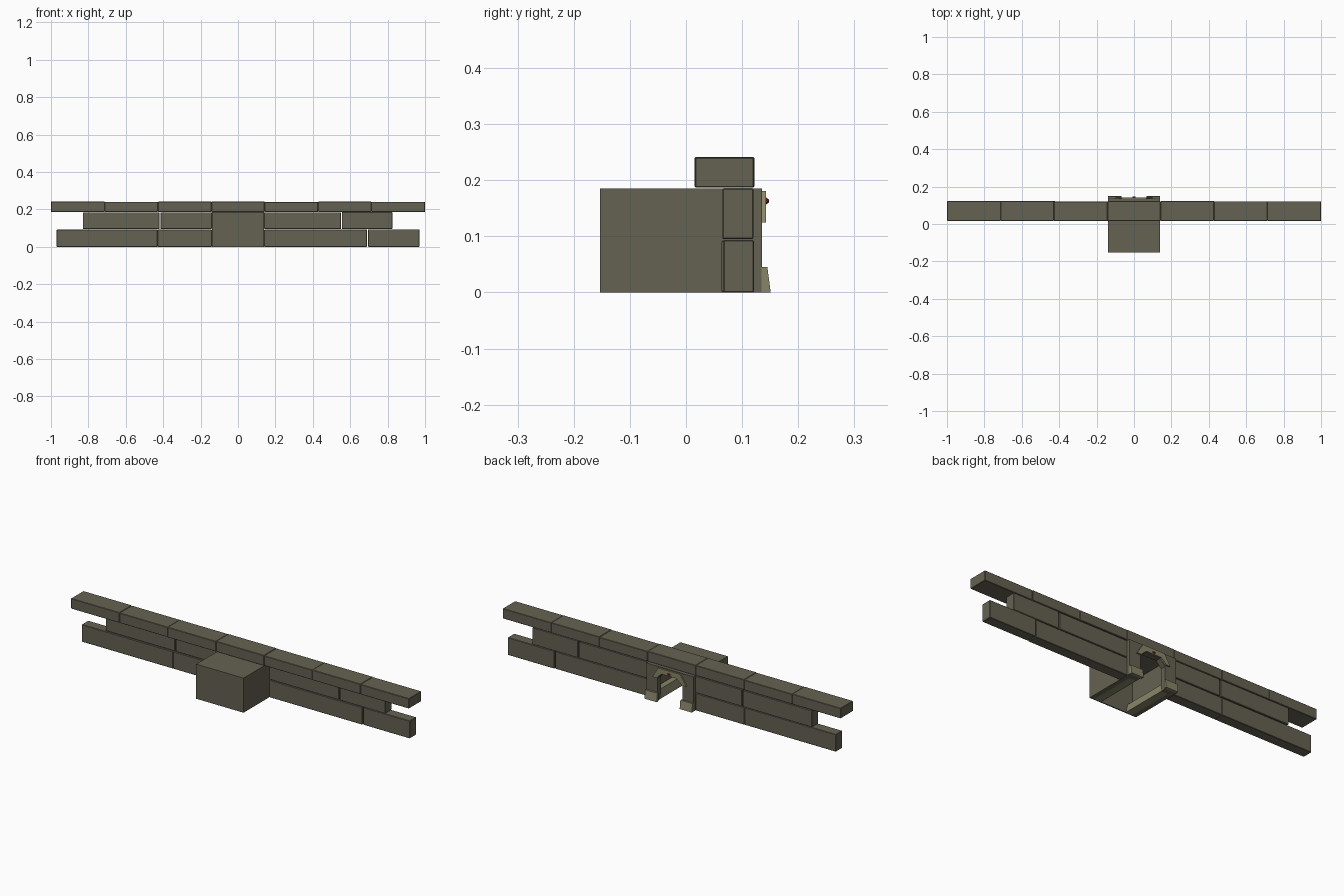
import bpy, bmesh, random

if "Cube" in bpy.data.objects:
    bpy.data.objects.remove(bpy.data.objects["Cube"])
random.seed(4)


def material(name, color):
    m = bpy.data.materials.new(name)
    m.diffuse_color = (*color, 1)
    m.use_nodes = True
    m.node_tree.nodes["Principled BSDF"].inputs["Base Color"].default_value = m.diffuse_color
    return m


STONE = material("stone", (0.13, 0.122, 0.085))
TRIM = material("pale_trim", (0.25, 0.235, 0.14))
RED = material("red_gem", (0.3, 0.02, 0.015))


def finish(name, bm, mat):
    bmesh.ops.recalc_face_normals(bm, faces=bm.faces)
    me = bpy.data.meshes.new(name)
    bm.to_mesh(me)
    bm.free()
    me.materials.append(mat)
    ob = bpy.data.objects.new(name, me)
    bpy.context.collection.objects.link(ob)
    return ob


def box(name, x, y, z, mat=STONE, bevel=0.0):
    bm = bmesh.new()
    bmesh.ops.create_cube(bm, size=1)
    for v in bm.verts:
        v.co = [(a[0] + a[1]) / 2 + c * (a[1] - a[0]) for a, c in zip((x, y, z), v.co)]
    if bevel:
        bmesh.ops.bevel(bm, geom=bm.edges[:], offset=bevel, segments=1, affect='EDGES')
    return finish(name, bm, mat)


def prism(name, pts, lo, hi, axis, mat):
    # profile is (x, z) along y, or (y, z) along x
    bm = bmesh.new()
    place = (lambda p, t: (p[0], t, p[1])) if axis == 'y' else (lambda p, t: (t, p[0], p[1]))
    a = [bm.verts.new(place(p, lo)) for p in pts]
    b = [bm.verts.new(place(p, hi)) for p in pts]
    bm.faces.new(a)
    bm.faces.new(b)
    n = len(pts)
    for i in range(n):
        j = (i + 1) % n
        bm.faces.new((a[i], a[j], b[j], b[i]))
    return finish(name, bm, mat)


# stone courses: joints in x, depth in y, height in z
courses = [
    ("lower_block", [(-0.97, -0.43), (-0.43, -0.14), (0.14, 0.69), (0.695, 0.97)], (0.065, 0.12), (0.0, 0.093)),
    ("middle_block", [(-0.83, -0.42), (-0.415, -0.14), (0.14, 0.55), (0.555, 0.825)], (0.066, 0.121), (0.095, 0.185)),
    ("cap_block", [(-1, -0.713), (-0.713, -0.428), (-0.428, -0.142), (-0.142, 0.142),
                   (0.142, 0.428), (0.428, 0.713), (0.713, 1)], (0.016, 0.121), (0.187, 0.241)),
]
for name, spans, y, z in courses:
    for s in spans:
        d = random.uniform(-0.0015, 0.0015)
        h = random.uniform(-0.001, 0.001)
        box(name, s, (y[0] + d, y[1] + d), (z[0], z[1] + h), bevel=0.002)

# hollow chamber, open at the bottom and at the back
Y0, Y1, H, W = -0.153, 0.135, 0.185, 0.14
box("chamber_front", (-W, W), (Y0, Y0 + 0.006), (0, H))
box("chamber_roof", (-W, W), (Y0 + 0.006, Y1 - 0.03), (H - 0.006, H))
for s in (-1, 1):
    box("chamber_side", sorted((s * W, s * 0.115)), (Y0 + 0.006, Y1 - 0.03), (0, H - 0.006))
    # skirting along the inside walls
    prism("inner_skirting", [(s * 0.115, 0), (s * 0.075, 0), (s * 0.085, 0.045), (s * 0.115, 0.045)],
          Y0 + 0.006, Y1 - 0.03, 'y', TRIM)
    # flared pillar foot
    prism("pillar_foot", [(Y1, 0), (0.151, 0), (0.145, 0.045), (Y1, 0.045)],
          *sorted((s * 0.068, s * W)), 'x', TRIM)

# doorway face with a chamfered arch
arch = [(0.075, 0), (0.075, 0.12), (0.045, 0.152)]
face = [(W, 0), (W, H), (-W, H), (-W, 0)] + [(-x, z) for x, z in arch] + arch[::-1]
prism("doorway_face", face, Y1 - 0.03, Y1, 'y', STONE)

# arch moulding and gem
outer = [(0.1, 0.125), (0.065, 0.181)]
inner = [(0.075, 0.125), (0.045, 0.153)]
ring = outer + [(-x, z) for x, z in outer[::-1]] + [(-x, z) for x, z in inner] + inner[::-1]
prism("arch_moulding", ring, Y1, 0.143, 'y', TRIM)
bm = bmesh.new()
bmesh.ops.create_icosphere(bm, subdivisions=1, radius=0.006)
for v in bm.verts:
    v.co.x *= 1.6
    v.co.y += 0.143
    v.co.z += 0.163
finish("red_gem", bm, RED)
